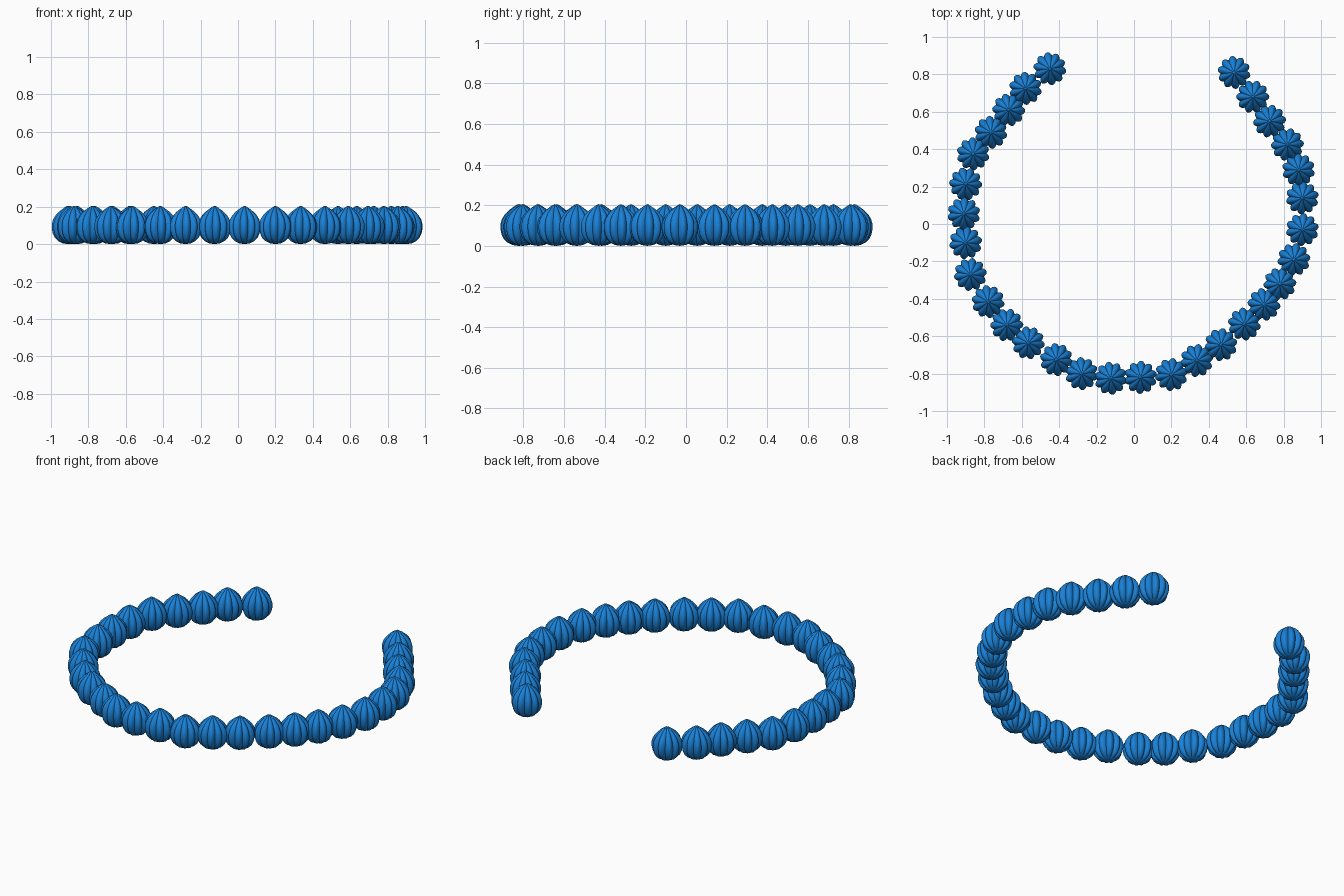
import bpy, bmesh, math, random

if "Cube" in bpy.data.objects:
    bpy.data.objects.remove(bpy.data.objects["Cube"])
random.seed(4)
LOBES, STEPS = 10, 6

# half profile of one dollop: radius, height
PROFILE = [(0.028, 0.004), (0.052, 0.016), (0.070, 0.034), (0.081, 0.057),
           (0.086, 0.082), (0.086, 0.106), (0.079, 0.132), (0.065, 0.155),
           (0.047, 0.174), (0.030, 0.187), (0.017, 0.196), (0.008, 0.202)]

# dollop centres along the open ring
CENTRES = [(-.45, .83), (-.58, .725), (-.67, .61), (-.765, .49), (-.86, .375),
           (-.9, .215), (-.91, .055), (-.9, -.1), (-.875, -.27), (-.78, -.415),
           (-.68, -.54), (-.565, -.635), (-.415, -.725), (-.28, -.8), (-.125, -.825),
           (.035, -.82), (.2, -.805), (.335, -.73), (.465, -.645), (.59, -.535),
           (.695, -.43), (.78, -.32), (.855, -.19), (.9, -.03), (.9, .14),
           (.88, .29), (.82, .425), (.725, .55), (.635, .68), (.535, .81)]

mat = bpy.data.materials.new("blue")
mat.diffuse_color = (0.01, 0.22, 0.68, 1)
mat.use_nodes = True
mat.node_tree.nodes["Principled BSDF"].inputs["Base Color"].default_value = mat.diffuse_color


def dollop_mesh():
    """Fluted teardrop: rounded lobes with sharp creases between them."""
    bm = bmesh.new()
    n = LOBES * STEPS
    rings = []
    for r, z in PROFILE:
        ring = []
        for i in range(n):
            a = 2 * math.pi * i / n
            bulge = abs(math.sin(a * LOBES / 2))
            rr = r * (0.83 + 0.2 * bulge)
            ring.append(bm.verts.new((rr * math.cos(a), rr * math.sin(a), z)))
        rings.append(ring)
    for lo, hi in zip(rings, rings[1:]):
        for i in range(n):
            j = (i + 1) % n
            bm.faces.new((lo[i], lo[j], hi[j], hi[i]))
    # closed bottom and tip
    for ring, z, top in ((rings[0], 0.0, False), (rings[-1], 0.205, True)):
        c = bm.verts.new((0, 0, z))
        for i in range(n):
            a, b = ring[i], ring[(i + 1) % n]
            bm.faces.new((a, b, c) if top else (b, a, c))
    me = bpy.data.meshes.new("dollop")
    bm.to_mesh(me)
    bm.free()
    me.materials.append(mat)
    me.shade_smooth()
    me.set_sharp_from_angle(angle=math.radians(40))
    return me


# ring of dollops, each turned a little differently
mesh = dollop_mesh()
for k, (x, y) in enumerate(CENTRES):
    ob = bpy.data.objects.new(f"dollop_{k + 1:02d}", mesh)
    ob.location = (x, y, 0)
    ob.rotation_euler.z = random.uniform(0, 2 * math.pi / LOBES)
    bpy.context.collection.objects.link(ob)
